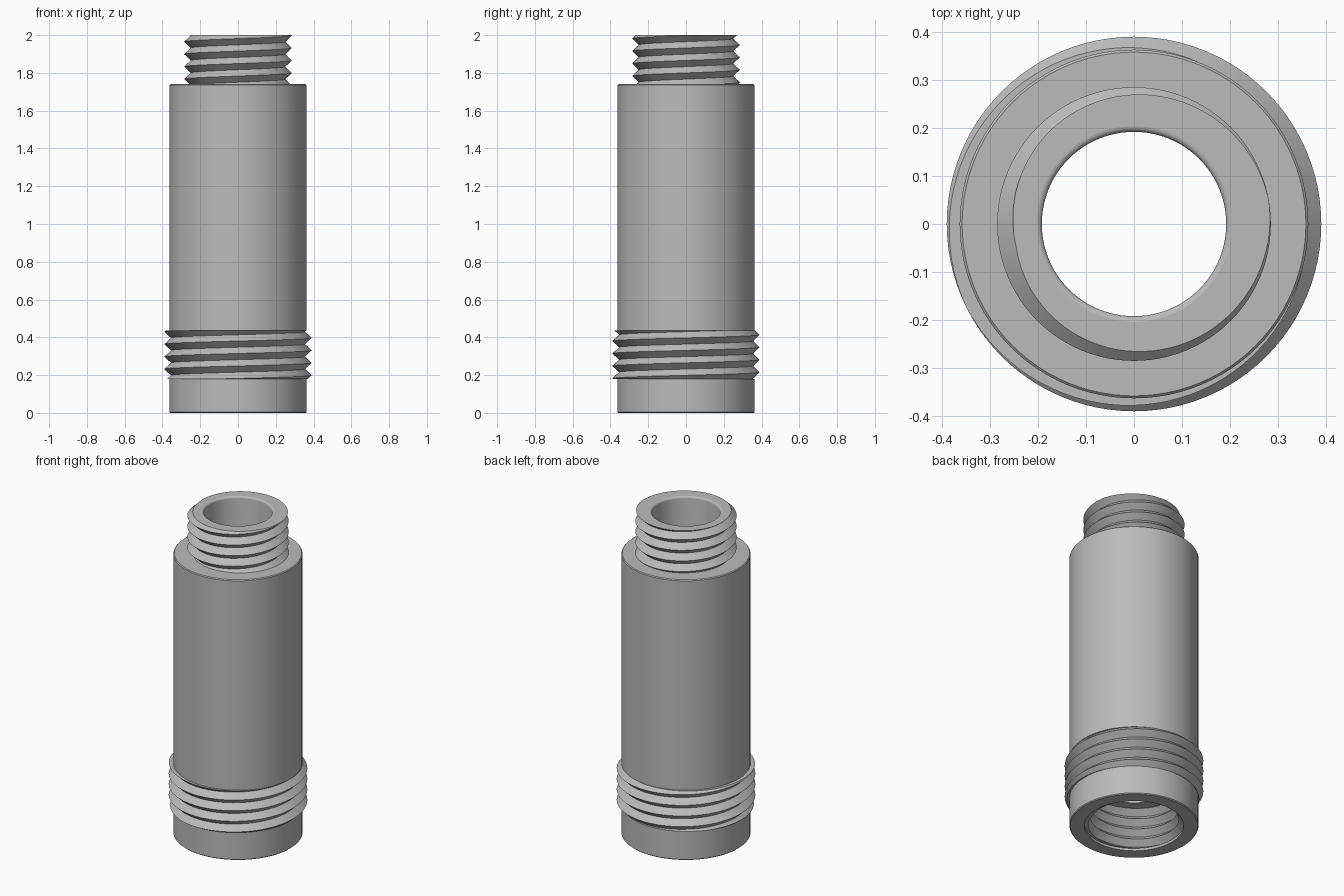
import bpy, bmesh, math

if "Cube" in bpy.data.objects:
    bpy.data.objects.remove(bpy.data.objects["Cube"], do_unlink=True)

SEGMENTS = 96
PITCH = 0.066
BODY = 0.363
BORE = 0.192

metal = bpy.data.materials.new("grey_metal")
metal.use_nodes = True
colour = (0.5, 0.5, 0.5, 1)
metal.diffuse_color = colour
metal.node_tree.nodes["Principled BSDF"].inputs["Base Color"].default_value = colour


def finish(name, bm):
    mesh = bpy.data.meshes.new(name)
    bm.to_mesh(mesh)
    bm.free()
    mesh.materials.append(metal)
    obj = bpy.data.objects.new(name, mesh)
    bpy.context.collection.objects.link(obj)
    bpy.ops.object.select_all(action='DESELECT')
    obj.select_set(True)
    bpy.context.view_layer.objects.active = obj
    bpy.ops.object.shade_smooth_by_angle(angle=math.radians(30))
    return obj


def ring(bm, radius, z):
    step = math.tau / SEGMENTS
    return [bm.verts.new((radius * math.cos(i * step), radius * math.sin(i * step), z))
            for i in range(SEGMENTS)]


def lathe(name, profile):
    """Spin a (radius, height) profile; an ascending profile faces outward."""
    bm = bmesh.new()
    rings = [ring(bm, r, z) for r, z in profile]
    for low, high in zip(rings, rings[1:]):
        for i in range(SEGMENTS):
            j = (i + 1) % SEGMENTS
            bm.faces.new((low[i], low[j], high[j], high[i]))
    return finish(name, bm)


def thread(name, crest, root, bottom, top, phase, caps, inward=False):
    """Helical V thread trimmed flat at both ends, with annular end caps.

    phase is the height of a crest on the -x side; caps gives the cap radii."""
    bm = bmesh.new()
    turns = math.ceil((top - bottom) / PITCH) + 5
    start = phase - PITCH * (math.ceil((phase - bottom) / PITCH) + 2)
    crests, roots = [], []
    for k in range(turns * SEGMENTS + 1):
        a = math.pi + math.tau * k / SEGMENTS
        z = start + PITCH * k / SEGMENTS
        c, s = math.cos(a), math.sin(a)
        crests.append(bm.verts.new((crest * c, crest * s, z)))
        roots.append(bm.verts.new((root * c, root * s, z + PITCH / 2)))
    for k in range((turns - 1) * SEGMENTS):
        n = k + SEGMENTS
        bm.faces.new((crests[k], crests[k + 1], roots[k + 1], roots[k]))
        bm.faces.new((roots[k], roots[k + 1], crests[n + 1], crests[n]))
    if inward:
        bmesh.ops.reverse_faces(bm, faces=bm.faces[:])

    # Trim each end and close it down to a ring
    for z, up, cap in ((bottom, -1, caps[0]), (top, 1, caps[1])):
        cut = bmesh.ops.bisect_plane(
            bm, geom=bm.verts[:] + bm.edges[:] + bm.faces[:], dist=1e-6,
            plane_co=(0, 0, z), plane_no=(0, 0, up), clear_outer=True)
        edges = [e for e in cut["geom_cut"] if isinstance(e, bmesh.types.BMEdge)]
        inner = ring(bm, cap, z)
        edges += [bm.edges.new((inner[i - 1], inner[i])) for i in range(SEGMENTS)]
        filled = bmesh.ops.triangle_fill(bm, edges=edges, use_beauty=True)
        for f in filled["geom"]:
            if isinstance(f, bmesh.types.BMFace):
                f.normal_update()
                if f.normal.z * up < 0:
                    f.normal_flip()
    return finish(name, bm)


# Plain sleeve below the outer thread, with the lead-in of the socket
lathe("lower_sleeve", [
    (0.29, 0.015), (0.28, 0.015), (0.28, 0), (BODY - 0.005, 0),
    (BODY, 0.005), (BODY, 0.18), (0.3, 0.18)])

# Long plain barrel up to the shoulder
lathe("barrel", [
    (0.3, 0.435), (BODY, 0.435), (BODY, 1.735), (BODY - 0.005, 1.74), (0.22, 1.74)])

# Smooth bore with a rounded mouth, ending on the socket floor
mouth = []
for i in range(6):
    a = math.pi / 2 * i / 5
    mouth.append((BORE + 0.012 * (1 - math.sin(a)), 2 - 0.012 * (1 - math.cos(a))))
lathe("bore", mouth + [(BORE, 0.26), (0.29, 0.26)])

# Three threads: around the base, on the neck and inside the socket
thread("base_thread", 0.39, 0.355, 0.18, 0.435, 0.43, (0.3, 0.3))
thread("neck_thread", 0.285, 0.25, 1.74, 2.0, 1.965, (0.22, BORE + 0.012))
thread("socket_thread", 0.25, 0.285, 0.015, 0.26, 0.05, (0.295, 0.295), inward=True)
